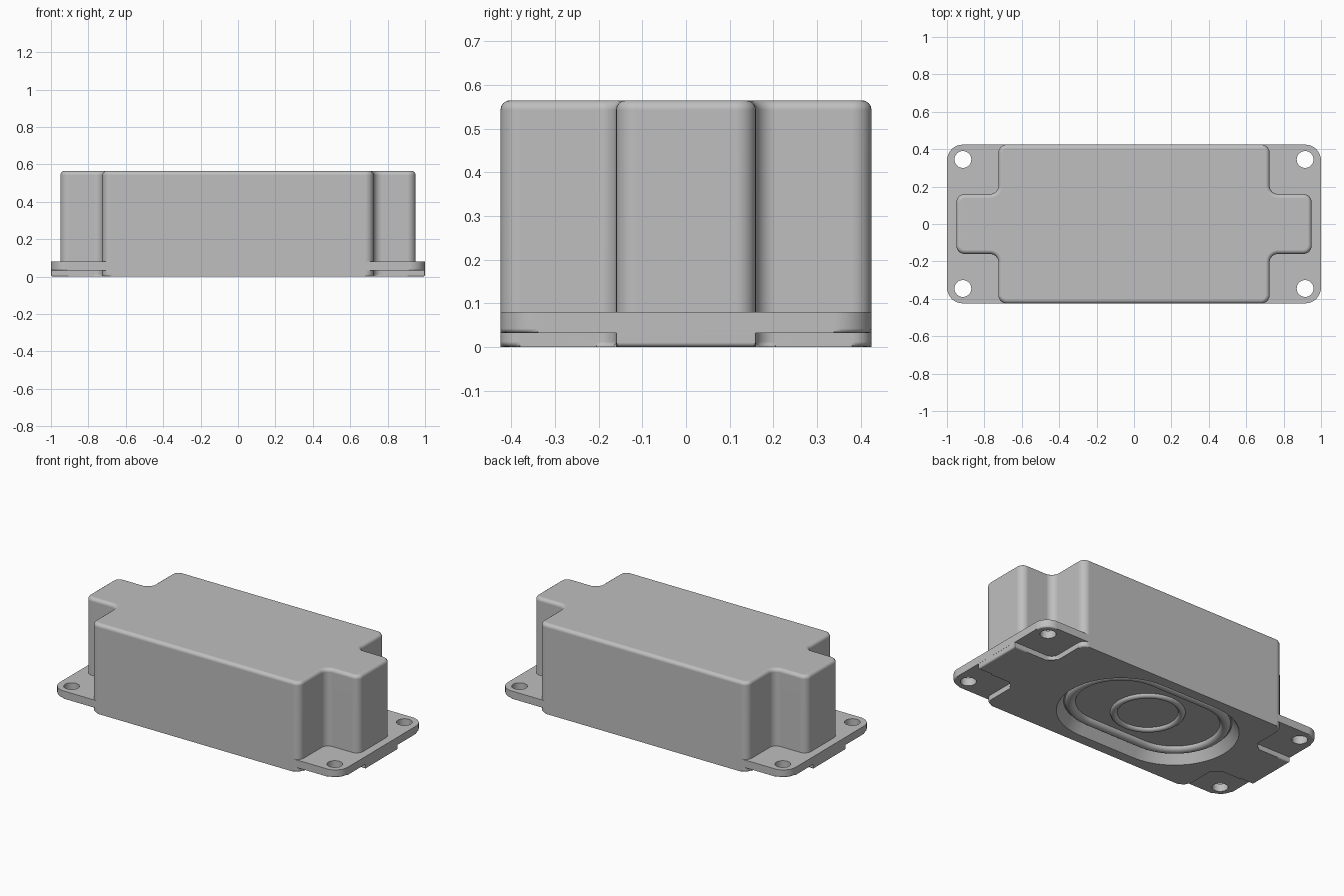
import bpy, bmesh, math
from mathutils import Vector

cube = bpy.data.objects.get("Cube")
if cube:
    bpy.data.objects.remove(cube, do_unlink=True)

GREY = (0.52, 0.52, 0.52, 1)
grey = bpy.data.materials.new("plain grey")
grey.use_nodes = True
grey.diffuse_color = GREY
grey.node_tree.nodes["Principled BSDF"].inputs["Base Color"].default_value = GREY


def rounded(corners, radius, steps=8):
    """Outline with every convex or concave right-angle corner filleted."""
    out = []
    for i, c in enumerate(corners):
        p = Vector(c)
        a = (Vector(corners[i - 1]) - p).normalized()
        b = (Vector(corners[(i + 1) % len(corners)]) - p).normalized()
        centre = p + (a + b) * radius
        for k in range(steps + 1):
            t = math.pi / 2 * k / steps
            out.append(centre - b * radius * math.cos(t) - a * radius * math.sin(t))
    return out


def rectangle(x0, x1, y):
    return [(x0, -y), (x1, -y), (x1, y), (x0, y)]


def stadium(half_length, radius, cx, steps=24):
    out = []
    for side in (1, -1):
        for k in range(steps + 1):
            t = math.pi * k / steps - math.pi / 2
            out.append(Vector((cx + side * (half_length + radius * math.cos(t)),
                               side * radius * math.sin(t))))
    return out


def make(name, bm):
    bmesh.ops.recalc_face_normals(bm, faces=bm.faces)
    mesh = bpy.data.meshes.new(name)
    bm.to_mesh(mesh)
    bm.free()
    mesh.materials.append(grey)
    ob = bpy.data.objects.new(name, mesh)
    bpy.context.collection.objects.link(ob)
    return ob


def loft(name, loops, bevel_top=0, bevel_bottom=0):
    """Stack of (outline, z) loops, capped at both ends."""
    bm = bmesh.new()
    rings = [[bm.verts.new((p.x, p.y, z)) for p in pts] for pts, z in loops]
    n = len(rings[0])
    for low, high in zip(rings, rings[1:]):
        for i in range(n):
            j = (i + 1) % n
            bm.faces.new((low[i], low[j], high[j], high[i]))
    caps = [bm.faces.new(rings[0]), bm.faces.new(rings[-1])]
    for face, width in zip(caps, (bevel_bottom, bevel_top)):
        if width:
            bmesh.ops.bevel(bm, geom=list(face.edges), offset=width, segments=4,
                            profile=0.5, affect='EDGES')
    return make(name, bm)


def activate(ob):
    bpy.ops.object.select_all(action='DESELECT')
    ob.select_set(True)
    bpy.context.view_layer.objects.active = ob


def cut(ob, cutter):
    activate(ob)
    mod = ob.modifiers.new("cut", 'BOOLEAN')
    mod.operation, mod.solver, mod.object = 'DIFFERENCE', 'EXACT', cutter
    bpy.ops.object.modifier_apply(modifier=mod.name)


def finish(ob):
    activate(ob)
    bpy.ops.object.shade_smooth_by_angle(angle=math.radians(35))
    mod = ob.modifiers.new("weighted normals", 'WEIGHTED_NORMAL')
    mod.keep_sharp = True


# Cross-shaped enclosure
BX, BY, AX, AY = 0.725, 0.425, 0.95, 0.16
quarter = [(AX, AY), (BX, AY), (BX, BY)]
cross = (quarter + [(-x, y) for x, y in reversed(quarter)]
         + [(-x, -y) for x, y in quarter] + [(x, -y) for x, y in reversed(quarter)])
outline = rounded(cross, 0.045)
enclosure = loft("enclosure", [(outline, 0), (outline, 0.565)], 0.022, 0.012)

# Mounting flange with four screw holes
outline = rounded(rectangle(-1, 1, 0.4245), 0.085)
flange = loft("mounting_flange", [(outline, 0.032), (outline, 0.08)], 0, 0.01)
for sx in (-1, 1):
    for sy in (-1, 1):
        hole = [p + Vector((sx * 0.915, sy * 0.345)) for p in stadium(0.00001, 0.045, 0, 16)]
        drill = loft("screw_hole_cutter", [(hole, -0.1), (hole, 0.2)])
        cut(flange, drill)
        bpy.data.objects.remove(drill, do_unlink=True)

# End feet carrying the underside out to the flange ends
feet = []
for side, name in ((1, "left_end_foot"), (-1, "right_end_foot")):
    x0, x1 = sorted((side * 0.85, side * 0.9995))
    outline = rounded(rectangle(x0, x1, AY), 0.004, 2)
    feet.append(loft(name, [(outline, 0), (outline, 0.05)], 0, 0.01))

# Speaker recess in the underside
CX, HALF, FLOOR = -0.1, 0.195, 0.06
slope = 0.04 / FLOOR
recess = loft("recess_cutter", [(stadium(HALF, 0.36 + 0.02 * slope, CX), -0.02),
                                (stadium(HALF, 0.32, CX), FLOOR)])
for ob in (enclosure, flange):
    cut(ob, recess)
bpy.data.objects.remove(recess, do_unlink=True)


# Rolled surround and dust cap ring on the recess floor
def roll(name, half, radius, width, height):
    loops = []
    for k in range(13):
        t = math.pi * k / 12
        loops.append((stadium(half, radius + width * math.cos(t), CX),
                      FLOOR + 0.002 - height * math.sin(t)))
    bm = bmesh.new()
    rings = [[bm.verts.new((p.x, p.y, z)) for p in pts] for pts, z in loops]
    n = len(rings[0])
    for i in range(len(rings)):
        a, b = rings[i - 1], rings[i]
        for j in range(n):
            bm.faces.new((a[j - 1], a[j], b[j], b[j - 1]))
    return make(name, bm)


surround = roll("speaker_surround", HALF, 0.283, 0.03, 0.028)
cap_ring = roll("dust_cap_ring", 0.00001, 0.19, 0.02, 0.02)

for ob in [enclosure, flange, surround, cap_ring] + feet:
    finish(ob)
